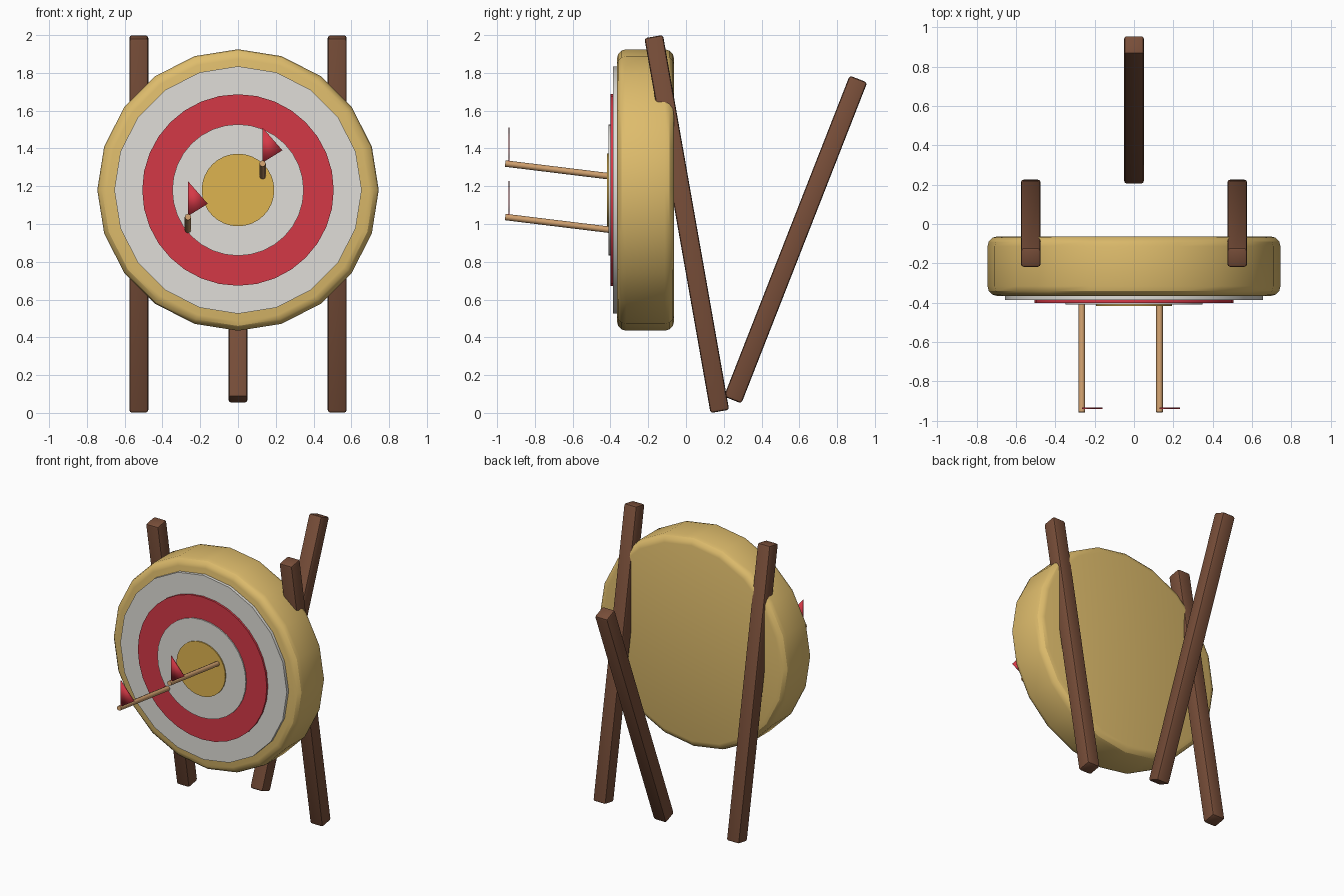
import bpy, bmesh
from math import radians, pi
from mathutils import Matrix, Vector

cube = bpy.data.objects.get("Cube")
if cube:
    bpy.data.objects.remove(cube, do_unlink=True)


def material(name, *srgb):
    color = [((c / 255 + 0.055) / 1.055) ** 2.4 for c in srgb] + [1.0]
    m = bpy.data.materials.new(name)
    m.use_nodes = True
    m.diffuse_color = color
    m.node_tree.nodes["Principled BSDF"].inputs["Base Color"].default_value = color
    return m


straw = material("straw", 222, 188, 108)
white = material("white paint", 224, 222, 216)
red = material("red paint", 212, 56, 70)
gold = material("gold paint", 222, 180, 80)
wood = material("dark wood", 120, 78, 57)
shaft_wood = material("pale wood", 208, 160, 110)


def finish(name, bm, mat, smooth_angle=30):
    """Turn a bmesh into a shaded object."""
    bmesh.ops.recalc_face_normals(bm, faces=bm.faces)
    mesh = bpy.data.meshes.new(name)
    bm.to_mesh(mesh)
    bm.free()
    mesh.materials.append(mat)
    obj = bpy.data.objects.new(name, mesh)
    bpy.context.collection.objects.link(obj)
    bpy.ops.object.select_all(action='DESELECT')
    obj.select_set(True)
    bpy.context.view_layer.objects.active = obj
    bpy.ops.object.shade_smooth_by_angle(angle=radians(smooth_angle))
    return obj


def disc(name, mat, radius, front, back, z, sides, bevel=0):
    """Cylinder facing the front, optionally with rounded rims."""
    bm = bmesh.new()
    place = Matrix.Translation((0, (front + back) / 2, z)) @ Matrix.Rotation(pi / 2, 4, 'X')
    bmesh.ops.create_cone(bm, cap_ends=True, segments=sides, radius1=radius,
                          radius2=radius, depth=back - front, matrix=place)
    if bevel:
        rims = [e for e in bm.edges if any(len(f.verts) > 4 for f in e.link_faces)]
        bmesh.ops.bevel(bm, geom=rims, offset=bevel, segments=3, profile=0.5, affect='EDGES')
    return finish(name, bm, mat)


def beam(name, center, length, lean):
    """Square post with softened edges, leaning about the x axis."""
    bm = bmesh.new()
    bmesh.ops.create_cube(bm, size=1, matrix=Matrix.Diagonal((0.1, 0.1, length, 1)))
    bmesh.ops.bevel(bm, geom=bm.edges[:], offset=0.014, segments=2, profile=0.5, affect='EDGES')
    bm.transform(Matrix.Translation(center) @ Matrix.Rotation(radians(lean), 4, 'X'))
    return finish(name, bm, wood)


def arrow(name, x, z):
    """Shaft stuck in the target, with a flat triangular vane at the tail."""
    tail, tip = Vector((x, -0.957, z)), Vector((x, -0.36, z - 0.073))
    along = tip - tail
    bm = bmesh.new()
    place = Matrix.Translation((tail + tip) / 2) @ along.to_track_quat('Z', 'Y').to_matrix().to_4x4()
    bmesh.ops.create_cone(bm, cap_ends=True, segments=8, radius1=0.017, radius2=0.017,
                          depth=along.length, matrix=place)
    finish(name + "_shaft", bm, shaft_wood, 50)

    bm = bmesh.new()
    corners = [(0, 0.005), (0, 0.19), (0.105, 0.07)]
    face = bm.faces.new([bm.verts.new((x + a, -0.941, z + b)) for a, b in corners])
    ext = bmesh.ops.extrude_face_region(bm, geom=[face])
    bmesh.ops.translate(bm, vec=(0, 0.007, 0),
                        verts=[v for v in ext["geom"] if isinstance(v, bmesh.types.BMVert)])
    finish(name + "_vane", bm, red, 180)


# Straw target and its painted rings
mid = 1.18
disc("straw_target", straw, 0.745, -0.366, -0.063, mid, 20, 0.05)
disc("outer_white_ring", white, 0.655, -0.387, -0.35, mid, 20)
disc("red_ring", red, 0.507, -0.401, -0.38, mid, 32)
disc("inner_white_ring", white, 0.348, -0.409, -0.39, mid, 32)
disc("gold_bullseye", gold, 0.192, -0.417, -0.40, mid, 32)

# Stand
for side, x in (("left", 0.525), ("right", -0.525)):
    beam(side + "_front_leg", (x, 0.004, 1.0), 2.015, 10)
beam("back_leg", (0, 0.58, 0.918), 1.825, -21.4)

# Arrows
arrow("upper_arrow", 0.13, 1.32)
arrow("lower_arrow", -0.265, 1.037)
